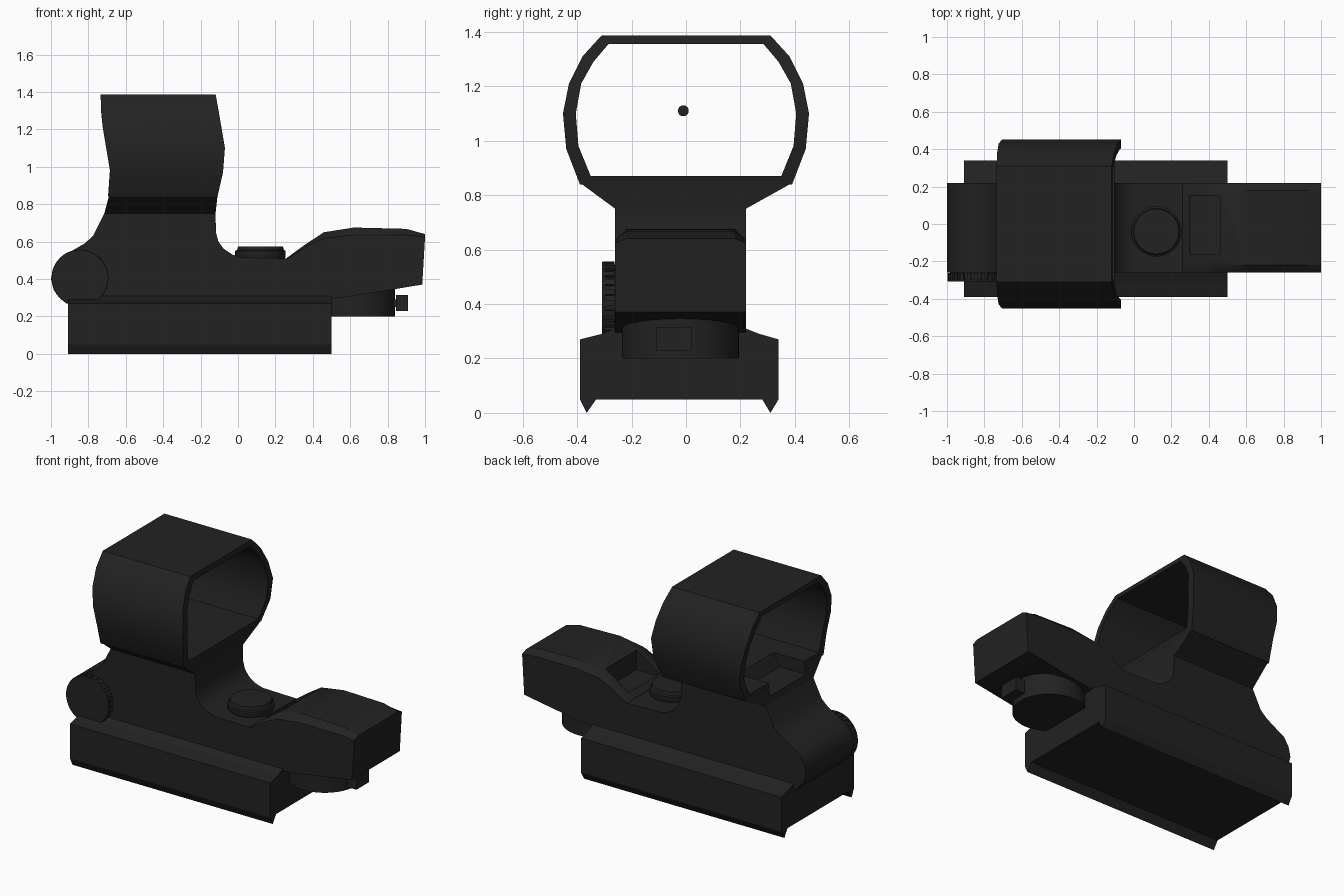
import bpy, bmesh, math
from mathutils import Vector

cube = bpy.data.objects.get("Cube")
if cube:
    bpy.data.objects.remove(cube, do_unlink=True)

COLOUR = (0.016, 0.016, 0.016, 1)
black = bpy.data.materials.new("matte_black")
black.use_nodes = True
black.diffuse_color = COLOUR
shader = black.node_tree.nodes["Principled BSDF"]
shader.inputs["Base Color"].default_value = COLOUR
shader.inputs["Roughness"].default_value = 0.7

MID = -0.02            # centre line of the body in y
HALF = 0.24            # half width of the body


def finish(name, bm, smooth=True):
    bmesh.ops.recalc_face_normals(bm, faces=bm.faces)
    mesh = bpy.data.meshes.new(name)
    bm.to_mesh(mesh)
    bm.free()
    mesh.materials.append(black)
    ob = bpy.data.objects.new(name, mesh)
    bpy.context.collection.objects.link(ob)
    if smooth:
        bpy.ops.object.select_all(action='DESELECT')
        ob.select_set(True)
        bpy.context.view_layer.objects.active = ob
        bpy.ops.object.shade_smooth_by_angle(angle=math.radians(30))
    return ob


def loft(name, rings, closed=False, smooth=True):
    """Skin equal rings of points; cap the ends, or join last to first."""
    bm = bmesh.new()
    rows = [[bm.verts.new(p) for p in ring] for ring in rings]
    pairs = list(zip(rows, rows[1:]))
    if closed:
        pairs.append((rows[-1], rows[0]))
    for a, b in pairs:
        for i in range(len(a)):
            j = (i + 1) % len(a)
            bm.faces.new((a[i], a[j], b[j], b[i]))
    if not closed:
        bm.faces.new(rows[0])
        bm.faces.new(rows[-1])
    return finish(name, bm, smooth)


def prism_y(name, profile, y0, y1, smooth=True):
    return loft(name, [[(x, y, z) for x, z in profile] for y in (y0, y1)], smooth=smooth)


def box(name, x0, x1, y0, y1, z0, z1):
    return prism_y(name, [(x0, z0), (x1, z0), (x1, z1), (x0, z1)], y0, y1, False)


def turned(name, centre, axis, steps, sides=40):
    """Round part from (distance along axis, radius) steps."""
    rings = []
    for d, r in steps:
        ring = []
        for i in range(sides):
            a = math.tau * i / sides
            u, v = r * math.cos(a), r * math.sin(a)
            off = {'x': (d, u, v), 'y': (u, d, v), 'z': (u, v, d)}[axis]
            ring.append(Vector(centre) + Vector(off))
        rings.append(ring)
    return loft(name, rings)


def cut(target, cutter):
    mod = target.modifiers.new("cut", 'BOOLEAN')
    mod.operation = 'DIFFERENCE'
    mod.solver = 'EXACT'
    mod.object = cutter
    cutter.hide_render = True
    cutter.hide_viewport = True
    cutter.display_type = 'WIRE'


def lerp_table(table, z):
    for (z0, x0), (z1, x1) in zip(table, table[1:]):
        if z <= z1:
            return x0 + (x1 - x0) * max(0, (z - z0) / (z1 - z0))
    return table[-1][1]


# Rail clamp with two hooked lips
rail = [(-.39, .05), (-.365, 0), (-.33, .05), (.28, .05), (.31, 0), (.34, .05),
        (.34, .27), (.27, .29), (.22, .31), (-.26, .31), (-.31, .29), (-.39, .27)]
loft("rail_clamp", [[(x, y, z) for y, z in rail] for x in (-.91, .5)], smooth=False)

# Main body with rounded tail and curved neck
body = [(.26, .29), (.26, .51), (.02, .515), (-.03, .53), (-.075, .56), (-.105, .6),
        (-.118, .65), (-.12, .75), (-.715, .75), (-.745, .69), (-.775, .63),
        (-.82, .59), (-.88, .555), (-.95, .515), (-.985, .465), (-1, .4),
        (-.985, .34), (-.92, .27), (-.88, .27)]
prism_y("main_body", body, MID - HALF, MID + HALF)

# Flared collar between neck and hood
flare = loft("hood_collar", [
    [(-.715, MID - HALF, .75), (-.12, MID - HALF, .75), (-.12, MID + HALF, .75), (-.715, MID + HALF, .75)],
    [(-.69, -.385, .842), (-.11, -.385, .842), (-.11, .385, .842), (-.69, .385, .842)]], smooth=False)

# Open hood: right half profile mirrored into a full loop, outer and inner
outer = [(.39, .84), (.44, .97), (.452, 1.1), (.43, 1.21), (.38, 1.31), (.31, 1.387)]
inner = [(.35, .87), (.395, .98), (.405, 1.1), (.385, 1.21), (.34, 1.29), (.285, 1.355)]
REAR = [(.84, -.695), (.95, -.68), (1.1, -.705), (1.25, -.73), (1.39, -.735)]
FRONT = [(.84, -.11), (.97, -.08), (1.1, -.07), (1.25, -.095), (1.39, -.12)]


def hood_ring(half, edge):
    loop = half + [(-y, z) for y, z in reversed(half)]
    return [(lerp_table(edge, z), y, z) for y, z in loop]


hood = loft("hood", [hood_ring(outer, REAR), hood_ring(outer, FRONT),
                     hood_ring(inner, FRONT), hood_ring(inner, REAR)], closed=True)

# Emitter channel in the rear of the hood floor
channel = prism_y("channel_cutter", [(-.85, .79), (-.52, .79), (-.46, .9), (-.85, .9)], -.2, .16, False)
cut(hood, channel)
cut(flare, channel)

# Aiming dot
turned("aiming_dot", (-.4, -.01, 1.11), 'x', [(-.002, .02), (.002, .02)], 20)

# Battery housing with chamfered top: bottom x, top x, shoulder z, top z
rings = []
for xb, xt, shoulder, top in [(.26, .26, .505, .512), (.36, .36, .57, .585), (.46, .46, .618, .65),
                              (.62, .62, .635, .675), (.9, .9, .635, .668), (.985, 1, .625, .64)]:
    bottom = max(.29, .29 + .165 * (xb - .5))
    rings.append([(xb, MID - HALF, bottom), (xb, MID + HALF, bottom), (xt, MID + HALF, shoulder),
                  (xt, MID + .2, top), (xt, MID - .2, top), (xt, MID - HALF, shoulder)])
housing = loft("battery_housing", rings)
cut(housing, box("pocket_cutter", .3, .46, -.16, .15, .525, .8))

# Battery cap under the housing, with its pull tab
turned("battery_cap", (.625, MID, 0), 'z', [(.2, .215), (.35, .215)])
box("tab_stem", .8, .86, -.08, -.01, .25, .29)
box("pull_tab", .845, .91, -.11, .02, .23, .315)

# Top button
turned("button", (.12, -.04, 0), 'z', [(.5, .125), (.52, .135), (.55, .135), (.555, .125), (.575, .12)])

# Knurled side knob
KNOB = (-.845, 0, .405)
turned("side_knob", KNOB, 'y', [(-.25, .14), (-.298, .14), (-.298, .152), (-.308, .15)])
for i in range(24):
    a = math.tau * i / 24
    tooth = box("knob_tooth", .13, .152, -.3, -.262, -.01, .01)
    tooth.location = KNOB
    tooth.rotation_euler = (0, a, 0)
